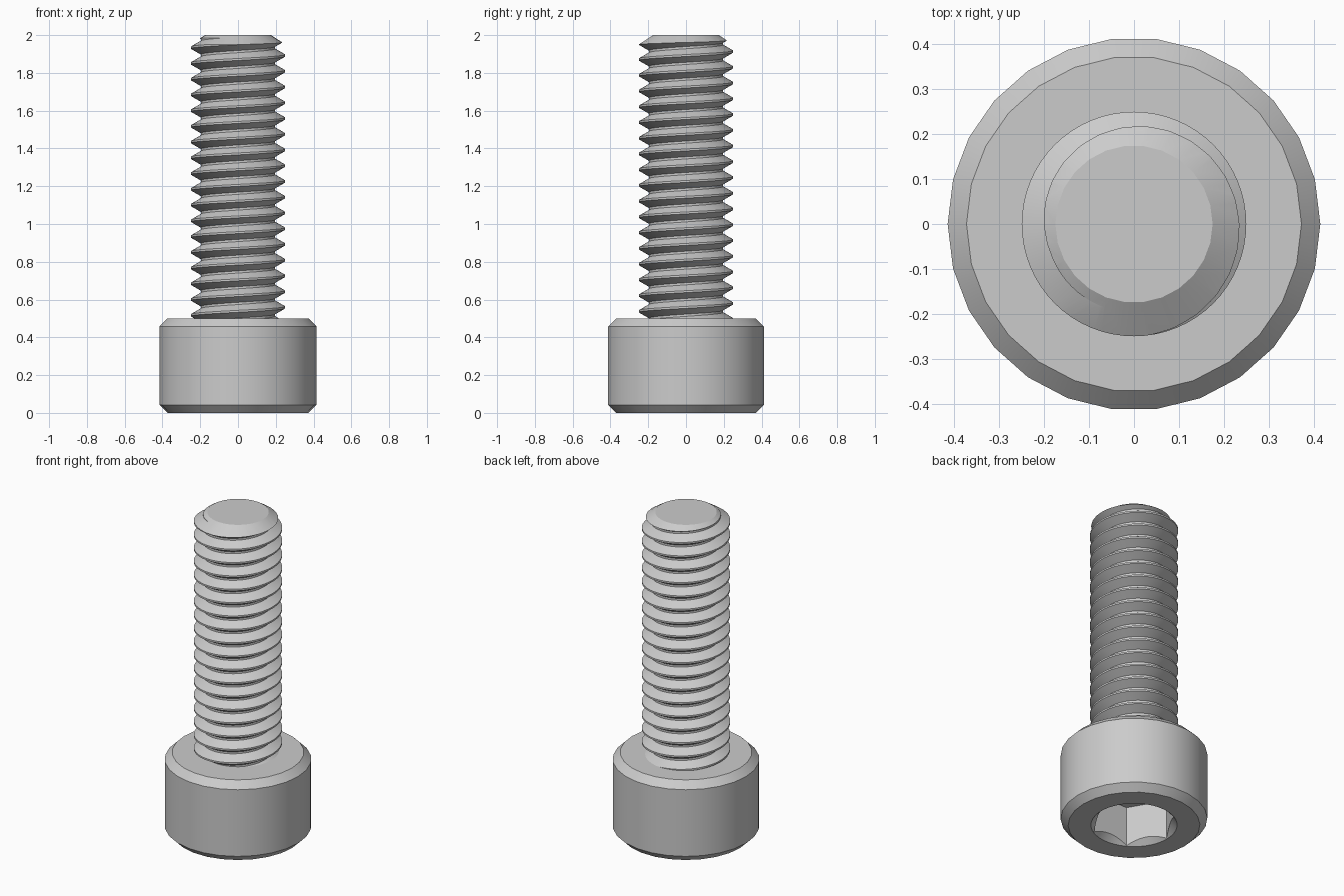
import bpy, bmesh, math

if "Cube" in bpy.data.objects:
    bpy.data.objects.remove(bpy.data.objects["Cube"], do_unlink=True)

PITCH = 1 / 12
MAJOR, MINOR = 0.25, 0.197
SEGMENTS = 64

steel = bpy.data.materials.new("grey_steel")
steel.use_nodes = True
GREY = (0.6, 0.6, 0.6, 1)
steel.diffuse_color = GREY
steel.node_tree.nodes["Principled BSDF"].inputs["Base Color"].default_value = GREY


def to_object(name, bm):
    bmesh.ops.recalc_face_normals(bm, faces=bm.faces[:])
    mesh = bpy.data.meshes.new(name)
    bm.to_mesh(mesh)
    bm.free()
    obj = bpy.data.objects.new(name, mesh)
    bpy.context.collection.objects.link(obj)
    return obj


def lathe(name, profile, sides):
    """Closed solid turned from (radius, height) points."""
    bm = bmesh.new()
    rings = []
    for r, z in profile:
        angles = [math.tau * k / sides for k in range(sides)]
        rings.append([bm.verts.new((r * math.cos(a), r * math.sin(a), z)) for a in angles])
    for low, high in zip(rings, rings[1:]):
        for k in range(sides):
            m = (k + 1) % sides
            bm.faces.new((low[k], low[m], high[m], high[k]))
    bm.faces.new(rings[0])
    bm.faces.new(rings[-1])
    return to_object(name, bm)


def activate(obj):
    bpy.ops.object.select_all(action="DESELECT")
    obj.select_set(True)
    bpy.context.view_layer.objects.active = obj


def carve(obj, cutter, operation):
    """Apply a boolean and throw the cutter away."""
    cutter.hide_render = True
    activate(obj)
    mod = obj.modifiers.new("carve", "BOOLEAN")
    mod.object, mod.operation, mod.solver = cutter, operation, "EXACT"
    bpy.ops.object.modifier_apply(modifier=mod.name)
    bpy.data.objects.remove(cutter, do_unlink=True)


def finish(obj):
    obj.data.materials.clear()
    obj.data.materials.append(steel)
    for poly in obj.data.polygons:
        poly.material_index = 0
    activate(obj)
    bpy.ops.object.shade_smooth_by_angle(angle=math.radians(25))


def helical_thread(name, start, turns):
    """Right-handed thread: a grid that joins itself one turn higher."""
    crest = PITCH / 8
    root = PITCH - crest - 2 * (MAJOR - MINOR) * math.tan(math.radians(30))
    profile = [(-crest / 2, MAJOR), (crest / 2, MAJOR),
               ((PITCH - root) / 2, MINOR), ((PITCH + root) / 2, MINOR)]
    bm = bmesh.new()
    columns = []
    for j in range(SEGMENTS):
        a = math.tau * j / SEGMENTS
        column = []
        for i in range(4 * turns + 1):
            dz, r = profile[i % 4]
            z = start + PITCH * (j / SEGMENTS + i // 4) + dz
            column.append(bm.verts.new((r * math.cos(a), r * math.sin(a), z)))
        columns.append(column)
    columns.append(columns[0][4:])
    for left, right in zip(columns, columns[1:]):
        for i in range(min(len(left), len(right)) - 1):
            bm.faces.new((left[i], right[i], right[i + 1], left[i + 1]))
    # Close both ragged ends with fans
    ends = [e for e in bm.edges if e.is_boundary]
    middle = start + PITCH * turns / 2
    bottom = bm.verts.new((0, 0, start))
    top = bm.verts.new((0, 0, start + PITCH * (turns + 1)))
    for e in ends:
        bm.faces.new((*e.verts, bottom if e.verts[0].co.z < middle else top))
    return to_object(name, bm)


# Cylindrical head with bevelled rims
R, H, BEVEL = 0.415, 0.5, 0.042
head = lathe("head", [(R - BEVEL, 0), (R, BEVEL), (R, H - BEVEL), (R - BEVEL, H)], 26)

# Hexagonal socket with a countersunk mouth
carve(head, lathe("socket_cutter", [(0.2406, -0.1), (0.2406, 0.25)], 6), "DIFFERENCE")
carve(head, lathe("countersink_cutter", [(0.294, -0.05), (0.1, 0.144)], 52), "DIFFERENCE")
finish(head)

# Threaded shank, trimmed flat inside the head and to a cone at the tip
shank = helical_thread("threaded_shank", 1.892 - 19 * PITCH, 22)
carve(shank, lathe("tip_cutter", [(0.3, 0.45), (0.3, 1.919), (0.175, 2)], 26), "INTERSECT")
finish(shank)
